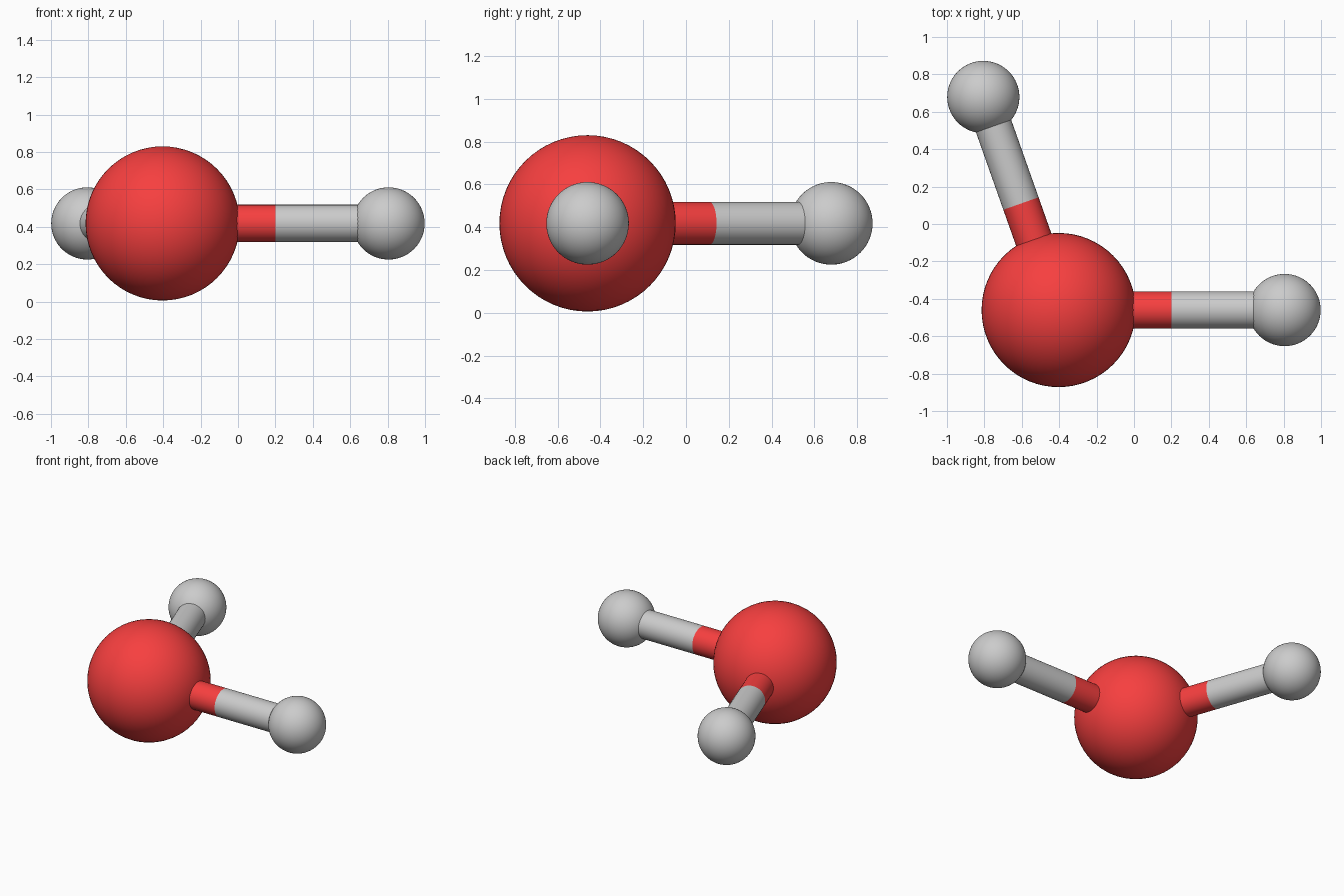
import bpy, math
from mathutils import Vector

if "Cube" in bpy.data.objects:
    bpy.data.objects.remove(bpy.data.objects["Cube"])

red = bpy.data.materials.new("red")
red.diffuse_color = (0.93, 0.05, 0.05, 1)
red.use_nodes = True
red.node_tree.nodes["Principled BSDF"].inputs["Base Color"].default_value = red.diffuse_color

Z = 0.418
BIG = Vector((-0.403, -0.46, Z))
BOND = 1.208
BEND = math.acos(-1 / 3)          # tetrahedral angle between the rods


def ball(name, centre, radius, mat=None):
    bpy.ops.mesh.primitive_uv_sphere_add(segments=64, ring_count=32,
                                         radius=radius, location=centre)
    ob = bpy.context.object
    ob.name = name
    bpy.ops.object.shade_smooth()
    if mat:
        ob.data.materials.append(mat)


def rod(name, a, b, mat=None):
    d = b - a
    bpy.ops.mesh.primitive_cylinder_add(vertices=40, radius=0.1, depth=d.length,
                                        location=(a + b) / 2)
    ob = bpy.context.object
    ob.name = name
    ob.rotation_euler = d.to_track_quat('Z', 'Y').to_euler()
    bpy.ops.object.shade_smooth_by_angle()
    if mat:
        ob.data.materials.append(mat)


# Large central ball
ball("large_ball", BIG, 0.412, red)

# Two small balls on two-coloured rods
for side, ang in (("right", 0.0), ("back", BEND)):
    end = BIG + BOND * Vector((math.cos(ang), math.sin(ang), 0))
    mid = (BIG + end) / 2
    ball("small_ball_" + side, end, 0.193)
    rod("rod_inner_" + side, BIG, mid, red)
    rod("rod_outer_" + side, mid, end)
